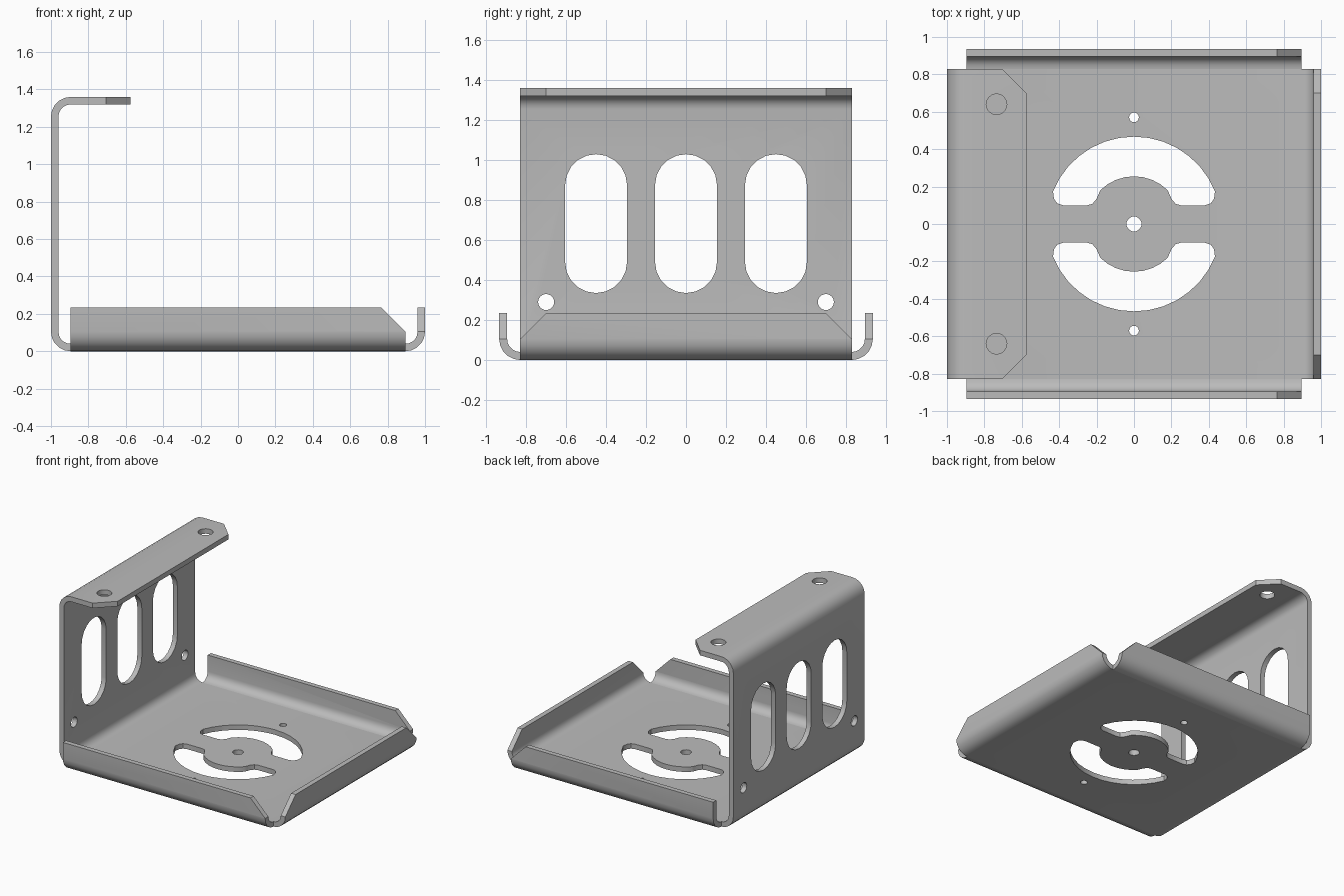
import bpy
import bmesh
from math import cos, sin, radians

cube = bpy.data.objects.get("Cube")
if cube:
    bpy.data.objects.remove(cube, do_unlink=True)

THICK, BEND = 0.04, 0.105
HALF_X, HALF_Y = 1 - BEND, 0.83
TOP, LIP = 1.36, 0.235

steel = bpy.data.materials.new("grey steel")
steel.use_nodes = True
grey = (0.5, 0.5, 0.5, 1)
steel.diffuse_color = grey
steel.node_tree.nodes["Principled BSDF"].inputs["Base Color"].default_value = grey


def arc(cx, cy, r, start, end, steps):
    angles = [radians(start + (end - start) * i / steps) for i in range(steps + 1)]
    return [(cx + r * cos(a), cy + r * sin(a)) for a in angles]


def circle(cx, cy, r, steps=24):
    return arc(cx, cy, r, 0, 360, steps)[:-1]


def prism(name, outline, axis, low, high):
    """Extrude a 2D outline along the named axis."""
    place = {"x": lambda a, b, d: (d, a, b),
             "y": lambda a, b, d: (a, d, b),
             "z": lambda a, b, d: (a, b, d)}[axis]
    bm = bmesh.new()
    rings = [[bm.verts.new(place(a, b, d)) for a, b in outline] for d in (low, high)]
    bm.faces.new(rings[0])
    bm.faces.new(rings[1])
    n = len(outline)
    for i in range(n):
        j = (i + 1) % n
        bm.faces.new((rings[0][i], rings[0][j], rings[1][j], rings[1][i]))
    bmesh.ops.recalc_face_normals(bm, faces=bm.faces)
    mesh = bpy.data.meshes.new(name)
    bm.to_mesh(mesh)
    bm.free()
    mesh.materials.append(steel)
    obj = bpy.data.objects.new(name, mesh)
    bpy.context.collection.objects.link(obj)
    return obj


def sheet(start, bends, end):
    """Folded strip outline: outer skin out, inner skin back."""
    outer, inner = [start[0]], [start[1]]
    for cx, cy, a0 in bends:
        outer += arc(cx, cy, BEND, a0, a0 + 90, 5)
        inner += arc(cx, cy, BEND - THICK, a0, a0 + 90, 5)
    return outer + [end[0]] + [end[1]] + inner[::-1]


def corner(a, b, size, sa, sb, extra=0.04):
    """Triangle that trims a corner pointing along the signs sa, sb."""
    far_a, far_b = a + sa * extra, b + sb * extra
    reach = size + 2 * extra
    return [(far_a, far_b), (far_a - sa * reach, far_b), (far_a, far_b - sb * reach)]


def cut(obj, cutters):
    bpy.context.view_layer.objects.active = obj
    for cutter in cutters:
        mod = obj.modifiers.new("cut", "BOOLEAN")
        mod.operation = "DIFFERENCE"
        mod.solver = "EXACT"
        mod.object = cutter
        bpy.ops.object.modifier_apply(modifier=mod.name)
        bpy.data.objects.remove(cutter, do_unlink=True)


def smooth(obj):
    bpy.ops.object.select_all(action="DESELECT")
    obj.select_set(True)
    bpy.context.view_layer.objects.active = obj
    bpy.ops.object.shade_smooth_by_angle(angle=radians(30))


# Folded body: top flange, tall wall, base and low right lip
body = prism("folded_body", sheet(
    ((-0.575, TOP), (-0.575, TOP - THICK)),
    [(-HALF_X, TOP - BEND, 90), (-HALF_X, BEND, 180), (HALF_X, BEND, 270)],
    ((1, LIP), (1 - THICK, LIP))), "y", -HALF_Y, HALF_Y)

cutters = []
# Wall slots
for y in (-0.45, 0, 0.45):
    slot = arc(y, 0.875, 0.155, 0, 180, 10) + arc(y, 0.49, 0.155, 180, 360, 10)
    cutters.append(prism("slot_cutter", slot, "x", -1.1, -0.9))

# Curved base slot outline, right half mirrored to the left
half = arc(0, 0, 0.255, 90, 45, 4)
half += [(0.2, 0.135), (0.222, 0.108), (0.25, 0.1), (0.38, 0.1),
         (0.41, 0.11), (0.428, 0.135)]
half += arc(0, 0, 0.467, 22, 90, 7)
curved = half + [(-x, y) for x, y in half[-2:0:-1]]

cutters.append(prism("centre_hole_cutter", circle(0, 0, 0.04), "z", -0.1, 0.1))
for s in (-1, 1):
    cutters += [
        prism("curved_slot_cutter", [(x, s * y) for x, y in curved], "z", -0.1, 0.1),
        prism("small_hole_cutter", circle(0, s * 0.57, 0.026), "z", -0.1, 0.1),
        prism("wall_hole_cutter", circle(s * 0.7, 0.29, 0.04), "x", -1.1, -0.9),
        prism("top_hole_cutter", circle(-0.735, s * 0.64, 0.055), "z", 1.25, 1.45),
        prism("top_corner_cutter", corner(-0.575, s * HALF_Y, 0.13, 1, s), "z", 1.25, 1.45),
        prism("lip_corner_cutter", corner(s * HALF_Y, LIP, 0.13, s, 1), "x", 0.9, 1.1),
    ]
cut(body, cutters)
smooth(body)

# Front and back lips
for name, s in (("front_lip", -1), ("back_lip", 1)):
    outline = sheet(((HALF_Y, 0), (HALF_Y, THICK)), [(HALF_Y, BEND, 270)],
                    ((HALF_Y + BEND, LIP), (HALF_Y + BEND - THICK, LIP)))
    # The bend already starts at the base edge, so drop the repeated points
    outline = outline[1:-1]
    lip = prism(name, [(s * y, z) for y, z in outline], "x", -HALF_X, HALF_X)
    cut(lip, [prism("end_cutter", corner(HALF_X, LIP, 0.13, 1, 1), "y", s * 0.8, s * 1.1)])
    smooth(lip)
